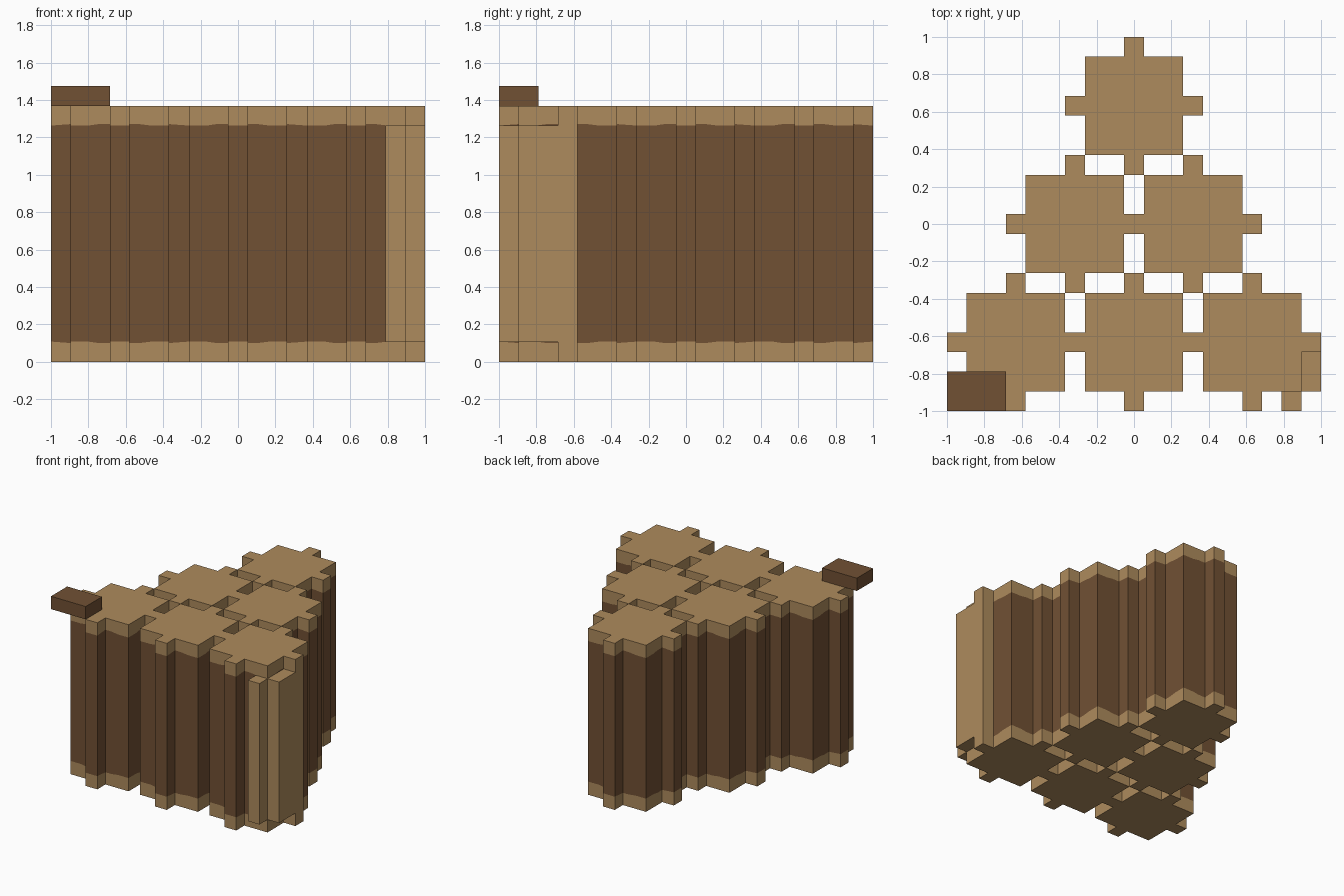
import bpy, bmesh
from mathutils import Matrix, Vector

cube = bpy.data.objects.get("Cube")
if cube:
    bpy.data.objects.remove(cube, do_unlink=True)

U = 2 / 19          # grid unit: every part is a whole or half number of these
HEIGHT = 13
BUMP = 0.075        # rise of the uneven bark edge beside each tab


def material(name, rgb):
    mat = bpy.data.materials.new(name)
    mat.use_nodes = True
    mat.diffuse_color = (*rgb, 1)
    mat.node_tree.nodes["Principled BSDF"].inputs["Base Color"].default_value = (*rgb, 1)
    return mat


WOOD = material("pale wood", (0.423, 0.258, 0.109))
BARK = material("dark bark", (0.165, 0.082, 0.034))


def finish(name, bm, mats):
    bmesh.ops.recalc_face_normals(bm, faces=bm.faces)
    mesh = bpy.data.meshes.new(name)
    bm.to_mesh(mesh)
    bm.free()
    for mat in mats:
        mesh.materials.append(mat)
    obj = bpy.data.objects.new(name, mesh)
    bpy.context.collection.objects.link(obj)
    return obj


def box(name, low, high, mat):
    low, high = Vector(low) * U, Vector(high) * U
    bm = bmesh.new()
    bmesh.ops.create_cube(bm, size=1)
    bmesh.ops.scale(bm, vec=high - low, verts=bm.verts)
    bmesh.ops.translate(bm, vec=(low + high) / 2, verts=bm.verts)
    return finish(name, bm, [mat])


# One side of a log's outline: x, y and bark edge bump
PLAIN_SIDE = [(-2.5, -2.5, 0)]
TAB_SIDE = PLAIN_SIDE + [(-1.6, -2.5, 0), (-1.1, -2.5, 1), (-0.5, -2.5, 1),
                         (-0.5, -3.5, 0), (0.5, -3.5, 0),
                         (0.5, -2.5, 1), (1.0, -2.5, 1), (1.6, -2.5, 0)]


def log(name, cx, cy, left_tab=True, bare_right=False):
    outline = []
    for k in range(4):   # front, right, back, left
        turn = Matrix([[1, 0], [0, 1]])
        for _ in range(k):
            turn = Matrix([[0, -1], [1, 0]]) @ turn
        side = TAB_SIDE if k < 3 or left_tab else PLAIN_SIDE
        outline += [(turn @ Vector((x, y)), b * BUMP) for x, y, b in side]

    # Rings: base, lower bark edge, upper bark edge, top
    bm = bmesh.new()
    rings = []
    for z, sign in ((0, 0), (1.03, -1), (HEIGHT - 1, 1), (HEIGHT, 0)):
        rings.append([bm.verts.new(((cx + p.x) * U, (cy + p.y) * U, (z + sign * b) * U))
                      for p, b in outline])
    bm.faces.new(rings[0])
    bm.faces.new(rings[-1])
    n = len(outline)
    for level in range(3):
        for i in range(n):
            j = (i + 1) % n
            face = bm.faces.new((rings[level][i], rings[level][j],
                                 rings[level + 1][j], rings[level + 1][i]))
            stripped = bare_right and (outline[i][0].x + outline[j][0].x) / 2 > 2.9
            face.material_index = int(level == 1 and not stripped)
    return finish(name, bm, [WOOD, BARK])


# Triangle of six logs; neighbours in a row share the tab between them
for row, (label, count) in enumerate((("front", 3), ("middle", 2), ("back", 1))):
    for i in range(count):
        log(f"{label}_log_{i + 1}", 6 * i - 3 * (count - 1), 6 * (row - 1),
            left_tab=(i == 0), bare_right=(row == 0 and i == count - 1))

# Pale posts on the stripped corner
box("corner_post_front", (7.5, -9.5, 1), (8.5, -8.5, HEIGHT - 1), WOOD)
box("corner_post_side", (8.5, -8.5, 1), (9.5, -6.5, HEIGHT - 1), WOOD)

# Loose bark piece resting on the opposite corner
box("bark_piece", (-9.5, -9.5, HEIGHT), (-6.5, -7.5, HEIGHT + 1), BARK)
